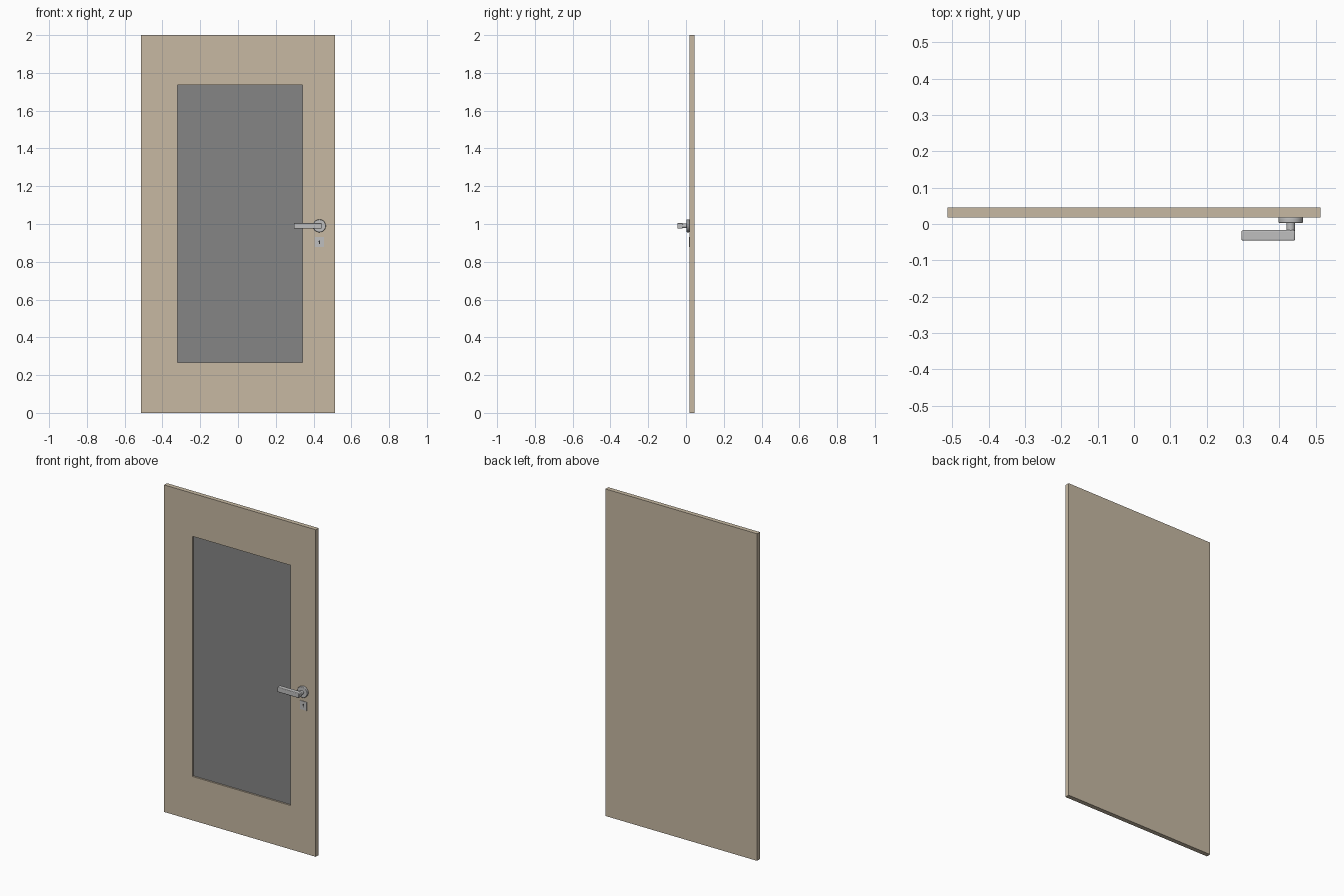
import bpy, bmesh, math

if "Cube" in bpy.data.objects:
    bpy.data.objects.remove(bpy.data.objects["Cube"])


def material(name, rgb):
    m = bpy.data.materials.new(name)
    m.diffuse_color = (*rgb, 1)
    m.use_nodes = True
    m.node_tree.nodes["Principled BSDF"].inputs["Base Color"].default_value = m.diffuse_color
    return m


WOOD = material("beige_wood", (0.57, 0.485, 0.365))
PANEL = material("grey_panel", (0.235, 0.235, 0.235))
METAL = material("brushed_metal", (0.52, 0.52, 0.52))
DARK = material("dark_keyhole", (0.03, 0.03, 0.03))


def finish(name, bm, mats):
    me = bpy.data.meshes.new(name)
    bm.normal_update()
    bm.to_mesh(me)
    bm.free()
    for m in mats:
        me.materials.append(m)
    ob = bpy.data.objects.new(name, me)
    bpy.context.collection.objects.link(ob)
    return ob


def smooth(ob, bevel=0.0, segments=3):
    if bevel:
        mod = ob.modifiers.new("bevel", 'BEVEL')
        mod.width = bevel
        mod.segments = segments
    bpy.ops.object.select_all(action='DESELECT')
    ob.select_set(True)
    bpy.context.view_layer.objects.active = ob
    bpy.ops.object.shade_smooth_by_angle(angle=math.radians(35))
    return ob


def box(name, lo, hi, mat):
    bm = bmesh.new()
    bmesh.ops.create_cube(bm, size=1)
    for v in bm.verts:
        v.co = [lo[i] if v.co[i] < 0 else hi[i] for i in range(3)]
    return finish(name, bm, [mat])


def disc(name, x, z, y0, y1, r, mat, sides=32):
    """Cylinder lying along y."""
    bm = bmesh.new()
    bmesh.ops.create_cone(bm, cap_ends=True, segments=sides,
                          radius1=r, radius2=r, depth=abs(y1 - y0))
    for v in bm.verts:
        v.co = (x + v.co.x, (y0 + y1) / 2 - v.co.z, z + v.co.y)
    return finish(name, bm, [mat])


# Door leaf with a recessed panel in its front
FRONT, BACK, RECESS = 0.0185, 0.046, 0.029
bm = bmesh.new()


def ring(x0, x1, z0, z1, y):
    return [bm.verts.new(p) for p in
            ((x0, y, z0), (x1, y, z0), (x1, y, z1), (x0, y, z1))]


rings = [ring(-0.513, 0.513, 0, 2, BACK),
         ring(-0.513, 0.513, 0, 2, FRONT),
         ring(-0.32, 0.342, 0.268, 1.737, FRONT),
         ring(-0.32, 0.342, 0.268, 1.737, RECESS)]
for a, b in zip(rings, rings[1:]):
    for i in range(4):
        j = (i + 1) % 4
        bm.faces.new((a[i], a[j], b[j], b[i]))
bm.faces.new(rings[0])
floor = bm.faces.new(rings[-1])
floor.material_index = 1
bmesh.ops.recalc_face_normals(bm, faces=bm.faces)
finish("door_leaf", bm, [WOOD, PANEL])

# Handle: round rose, neck and lever
HX, HZ = 0.431, 0.99
smooth(disc("handle_rose", HX, HZ, FRONT, 0.003, 0.034, METAL, 40), 0.003)
smooth(disc("handle_neck", HX, HZ, 0.005, -0.03, 0.012, METAL, 24))
smooth(box("handle_lever", (0.296, -0.046, HZ - 0.015), (0.443, -0.017, HZ + 0.015), METAL), 0.004)

# Lock plate with keyhole
box("lock_plate", (HX - 0.023, 0.0155, 0.878), (HX + 0.023, FRONT, 0.93), METAL)
disc("keyhole_top", HX, 0.908, 0.0155, 0.0147, 0.0045, DARK, 16)
box("keyhole_slot", (HX - 0.002, 0.0147, 0.893), (HX + 0.002, 0.0155, 0.907), DARK)
